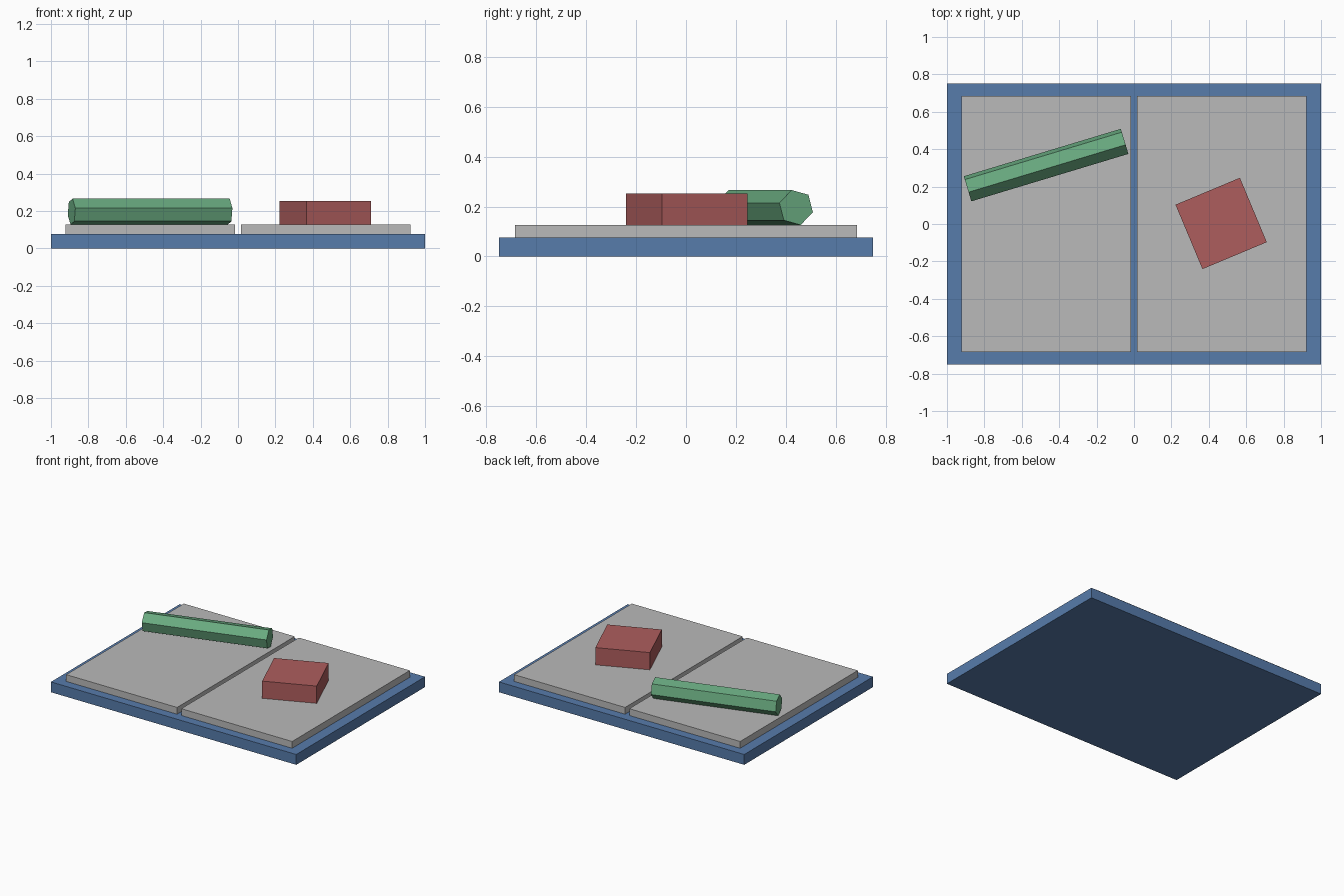
import bpy, bmesh, math

if "Cube" in bpy.data.objects:
    bpy.data.objects.remove(bpy.data.objects["Cube"])


def material(name, rgb):
    m = bpy.data.materials.new(name)
    m.diffuse_color = (*rgb, 1)
    m.use_nodes = True
    m.node_tree.nodes["Principled BSDF"].inputs["Base Color"].default_value = m.diffuse_color
    return m


BLUE = material("blue", (0.095, 0.20, 0.41))
GREY = material("grey", (0.49, 0.49, 0.49))
GREEN = material("green", (0.14, 0.40, 0.215))
RED = material("red", (0.42, 0.11, 0.11))


def prism(name, profile, length, location, turn, mat):
    """Extrude a (y, z) profile along x, centred, then turn it about z."""
    bm = bmesh.new()
    ends = [[bm.verts.new((x, y, z)) for y, z in profile]
            for x in (-length / 2, length / 2)]
    n = len(profile)
    bm.faces.new(ends[0])
    bm.faces.new(ends[1])
    for i in range(n):
        j = (i + 1) % n
        bm.faces.new((ends[0][i], ends[0][j], ends[1][j], ends[1][i]))
    bmesh.ops.recalc_face_normals(bm, faces=bm.faces)
    me = bpy.data.meshes.new(name)
    bm.to_mesh(me)
    bm.free()
    me.materials.append(mat)
    ob = bpy.data.objects.new(name, me)
    ob.location = location
    ob.rotation_euler.z = math.radians(turn)
    bpy.context.collection.objects.link(ob)
    return ob


def box(name, size, x, y, bottom, turn, mat):
    w, d, h = size
    rect = [(-d / 2, 0), (d / 2, 0), (d / 2, h), (-d / 2, h)]
    return prism(name, rect, w, (x, y, bottom), turn, mat)


# base slab with two raised panels either side of a narrow gap
box("base", (2.0, 1.5, 0.076), 0, 0, 0, 0, BLUE)
for side, label in ((-1, "left"), (1, "right")):
    box(label + "_panel", (0.904, 1.37, 0.05), side * 0.469, 0, 0.076, 0, GREY)

# square block resting on the right panel
box("block", (0.373, 0.373, 0.127), 0.466, 0.003, 0.126, 22.7, RED)

# six-sided bar resting on the left panel, rolled 15 degrees
hexagon = [(0.0725 * math.cos(math.radians(a)), 0.0725 * math.sin(math.radians(a)))
           for a in range(-15, 345, 60)]
prism("bar", hexagon, 0.877, (-0.47, 0.315, 0.196), 16.8, GREEN)
